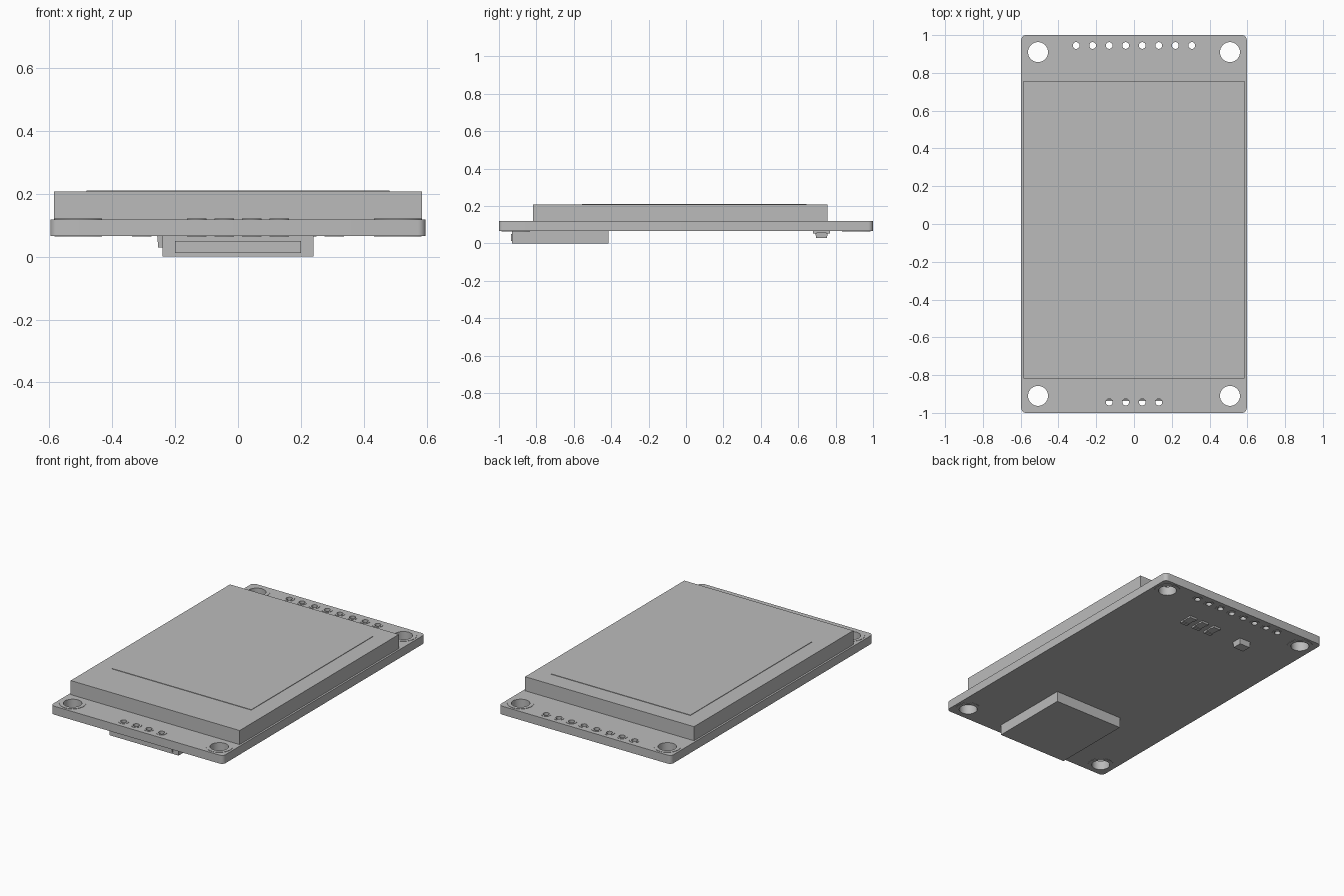
import bpy
import bmesh
from math import cos, sin, pi
from mathutils import Matrix

cube = bpy.data.objects.get("Cube")
if cube:
    bpy.data.objects.remove(cube, do_unlink=True)

grey = bpy.data.materials.new("mid grey")
grey.use_nodes = True
GREY = (0.5, 0.5, 0.5, 1)
grey.diffuse_color = GREY
grey.node_tree.nodes["Principled BSDF"].inputs["Base Color"].default_value = GREY

BOARD_LOW, BOARD_HIGH = 0.066, 0.119
HALF_W, HALF_L = 0.597, 1.0


def add_object(name, mesh):
    obj = bpy.data.objects.new(name, mesh)
    bpy.context.collection.objects.link(obj)
    mesh.materials.clear()
    mesh.materials.append(grey)
    return obj


def box(name, x, y, z, taper=1.0):
    """Box between (low, high) pairs, with its bottom face scaled by taper."""
    bm = bmesh.new()
    bmesh.ops.create_cube(bm, size=1)
    for v in bm.verts:
        if v.co.z < 0:
            v.co.x *= taper
            v.co.y *= taper
    size = [b - a for a, b in (x, y, z)]
    centre = [(a + b) / 2 for a, b in (x, y, z)]
    bm.transform(Matrix.Translation(centre) @ Matrix.Diagonal((*size, 1)))
    mesh = bpy.data.meshes.new(name)
    bm.to_mesh(mesh)
    bm.free()
    return add_object(name, mesh)


def circle(x, y, r, n=32):
    return [(x + r * cos(2 * pi * i / n), y + r * sin(2 * pi * i / n)) for i in range(n)]


def rounded_rect(hx, hy, r, n=6):
    pts = []
    for k, (sx, sy) in enumerate(((1, 1), (-1, 1), (-1, -1), (1, -1))):
        for i in range(n + 1):
            a = pi / 2 * (k + i / n)
            pts.append((sx * (hx - r) + r * cos(a), sy * (hy - r) + r * sin(a)))
    return pts


def plate(name, loops, low, high):
    """Flat plate from closed outlines; nested outlines become holes."""
    curve = bpy.data.curves.new(name, "CURVE")
    curve.dimensions = "2D"
    curve.fill_mode = "BOTH"
    curve.extrude = (high - low) / 2
    for loop in loops:
        spline = curve.splines.new("POLY")
        spline.points.add(len(loop) - 1)
        for p, (x, y) in zip(spline.points, loop):
            p.co = (x, y, 0, 1)
        spline.use_cyclic_u = True
    temp = bpy.data.objects.new(name + "_curve", curve)
    bpy.context.collection.objects.link(temp)
    bpy.context.view_layer.update()
    evaluated = temp.evaluated_get(bpy.context.evaluated_depsgraph_get())
    mesh = bpy.data.meshes.new_from_object(evaluated)
    bpy.data.objects.remove(temp, do_unlink=True)
    # Merge caps with walls and lift into place
    bm = bmesh.new()
    bm.from_mesh(mesh)
    bmesh.ops.remove_doubles(bm, verts=bm.verts, dist=1e-5)
    bmesh.ops.recalc_face_normals(bm, faces=bm.faces)
    bm.transform(Matrix.Translation((0, 0, (low + high) / 2)))
    bm.to_mesh(mesh)
    bm.free()
    mesh.name = name
    obj = add_object(name, mesh)
    bpy.ops.object.select_all(action="DESELECT")
    obj.select_set(True)
    bpy.context.view_layer.objects.active = obj
    bpy.ops.object.shade_smooth_by_angle()
    return obj


# Hole layout: x, y, hole radius, pad radius
PITCH = 0.0875
holes = [(sx * 0.508, sy * 0.91, 0.053, 0.076) for sx in (-1, 1) for sy in (-1, 1)]
holes += [((i - 3.5) * PITCH, 0.945, 0.018, 0.031) for i in range(8)]
holes += [((i - 1.5) * PITCH, -0.943, 0.018, 0.031) for i in range(4)]

# Circuit board with drilled holes
outline = rounded_rect(HALF_W, HALF_L, 0.025)
plate("circuit_board", [outline] + [circle(x, y, r) for x, y, r, _ in holes],
      BOARD_LOW, BOARD_HIGH)

# Solder pads around the holes on both sides
rings = [circle(x, y, rad) for x, y, r, pad in holes for rad in (r, pad)]
plate("top_pads", rings, BOARD_HIGH, BOARD_HIGH + 0.002)
plate("bottom_pads", rings, BOARD_LOW - 0.002, BOARD_LOW)

# Display block and its slightly raised active area
box("display_block", (-0.585, 0.585), (-0.819, 0.756), (BOARD_HIGH, 0.207))
box("display_active_area", (-0.482, 0.482), (-0.557, 0.645), (0.206, 0.21))

# Memory card slot under the front end
box("card_slot", (-0.24, 0.24), (-0.93, -0.415), (0, BOARD_LOW))
box("card_slot_lip", (-0.2, 0.2), (-0.936, -0.93), (0.012, 0.05))

# Voltage regulator chip under the back end
box("regulator_chip", (-0.257, -0.178), (0.692, 0.757), (0.03, BOARD_LOW), 0.92)

# Three small resistors, each a body with two end caps
for i in range(3):
    x = 0.01 + i * 0.09
    span = (x - 0.025, x + 0.025)
    box(f"resistor_body_{i + 1}", span, (0.695, 0.755), (0.058, BOARD_LOW))
    for label, y in (("front", 0.69), ("back", 0.76)):
        box(f"resistor_{label}_cap_{i + 1}", span, (y - 0.011, y + 0.011),
            (0.054, BOARD_LOW))
